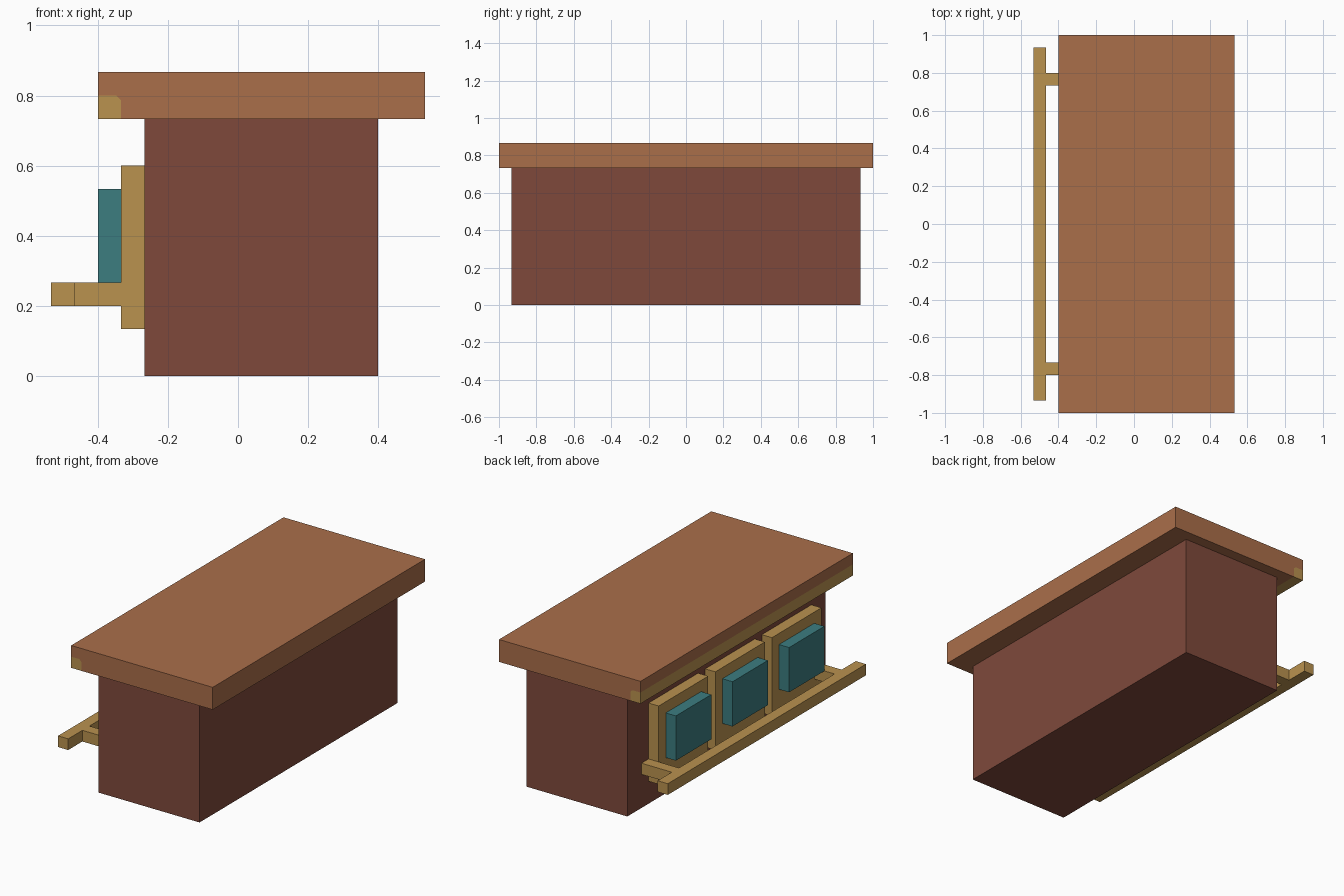
import bpy
import bmesh

cube = bpy.data.objects.get("Cube")
if cube:
    bpy.data.objects.remove(cube, do_unlink=True)

U = 1 / 15  # grid unit: the counter is 30 units long


def make_material(name, rgb):
    """Flat material from 0-255 sRGB values."""
    lin = [(c / 255 / 12.92) if c < 11 else ((c / 255 + 0.055) / 1.055) ** 2.4 for c in rgb]
    mat = bpy.data.materials.new(name)
    mat.use_nodes = True
    mat.diffuse_color = (*lin, 1)
    mat.node_tree.nodes["Principled BSDF"].inputs["Base Color"].default_value = (*lin, 1)
    return mat


top_wood = make_material("orange brown wood", (170, 110, 74))
body_wood = make_material("dark red wood", (127, 73, 59))
trim_wood = make_material("golden wood", (186, 146, 79))
teal = make_material("teal", (60, 125, 128))


def prism(name, profile, y0, y1, mat):
    """Extrude an x-z profile, in grid units, from y0 to y1."""
    bm = bmesh.new()
    face = bm.faces.new([bm.verts.new((x * U, y0 * U, z * U)) for x, z in profile])
    new = bmesh.ops.extrude_face_region(bm, geom=[face])["geom"]
    verts = [v for v in new if isinstance(v, bmesh.types.BMVert)]
    bmesh.ops.translate(bm, verts=verts, vec=(0, (y1 - y0) * U, 0))
    bmesh.ops.recalc_face_normals(bm, faces=bm.faces)
    mesh = bpy.data.meshes.new(name)
    bm.to_mesh(mesh)
    bm.free()
    mesh.materials.append(mat)
    obj = bpy.data.objects.new(name, mesh)
    bpy.context.collection.objects.link(obj)
    return obj


def box(name, x, y, z, mat):
    (x0, x1), (z0, z1) = x, z
    return prism(name, [(x0, z0), (x1, z0), (x1, z1), (x0, z1)], *y, mat)


# Counter body
box("counter_body", (-4, 6), (-14, 14), (0, 11), body_wood)

# Countertop, notched along its lower edge for the golden trim
notch = [(-5, 11), (-5, 11.8), (-5.2, 12), (-6, 12)]
prism("countertop", notch + [(-6, 13), (8, 13), (8, 11)], -15, 15, top_wood)
prism("countertop_trim", notch + [(-6, 11)], -15, 15, trim_wood)

# Three framed panels
for i, y in enumerate((11, 3, -5), 1):
    box(f"panel_frame_{i}", (-5, -4), (y - 7, y), (2, 9), trim_wood)
    box(f"panel_inset_{i}", (-6, -5), (y - 6, y - 1), (4, 8), teal)

# Foot rail on two brackets
box("foot_rail", (-8, -7), (-14, 14), (3, 4), trim_wood)
box("rail_bracket_back", (-7, -4), (11, 12), (3, 4), trim_wood)
box("rail_bracket_front", (-7, -5), (-12, -11), (3, 4), trim_wood)
